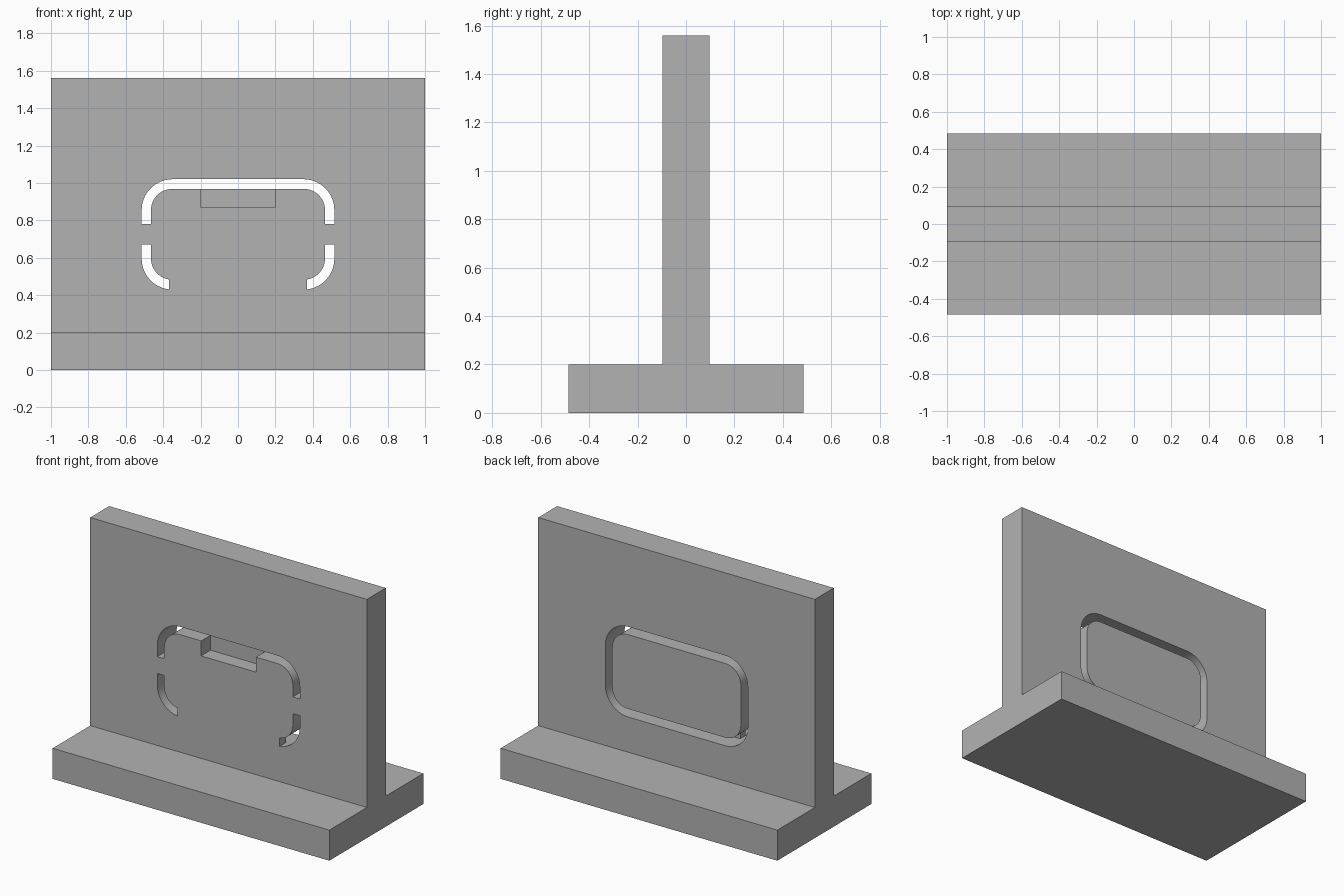
import bpy
import bmesh
from math import cos, sin, pi, radians
from mathutils import Vector

if "Cube" in bpy.data.objects:
    bpy.data.objects.remove(bpy.data.objects["Cube"], do_unlink=True)

grey = bpy.data.materials.new("plain grey")
grey.use_nodes = True
grey.diffuse_color = (0.45, 0.45, 0.45, 1)
grey.node_tree.nodes["Principled BSDF"].inputs["Base Color"].default_value = grey.diffuse_color


def prism(name, points, offset):
    """Solid made by sweeping a closed outline along an offset."""
    bm = bmesh.new()
    face = bm.faces.new([bm.verts.new(p) for p in points])
    swept = bmesh.ops.extrude_face_region(bm, geom=[face], use_keep_orig=True)
    verts = [g for g in swept["geom"] if isinstance(g, bmesh.types.BMVert)]
    bmesh.ops.translate(bm, verts=verts, vec=Vector(offset))
    bmesh.ops.recalc_face_normals(bm, faces=bm.faces)
    mesh = bpy.data.meshes.new(name)
    bm.to_mesh(mesh)
    bm.free()
    mesh.materials.append(grey)
    obj = bpy.data.objects.new(name, mesh)
    bpy.context.collection.objects.link(obj)
    return obj


def box(name, x0, x1, y0, y1, z0, z1):
    outline = [(x0, y0, z0), (x1, y0, z0), (x1, y0, z1), (x0, y0, z1)]
    return prism(name, outline, (0, y1 - y0, 0))


def rounded_block(name, half_width, z0, z1, radius, y0, y1, steps=16):
    outline = []
    for i, (sx, top) in enumerate([(1, True), (-1, True), (-1, False), (1, False)]):
        cx = sx * (half_width - radius)
        cz = z1 - radius if top else z0 + radius
        for k in range(steps + 1):
            a = (i + k / steps) * pi / 2
            outline.append((cx + radius * cos(a), y0, cz + radius * sin(a)))
    return prism(name, outline, (0, y1 - y0, 0))


def subtract(target, cutter):
    """Cut one solid from another, then discard the cutter."""
    cutter.hide_render = True
    mod = target.modifiers.new("cut", "BOOLEAN")
    mod.operation = "DIFFERENCE"
    mod.solver = "EXACT"
    mod.object = cutter
    bpy.context.view_layer.objects.active = target
    bpy.ops.object.modifier_apply(modifier=mod.name)
    bpy.data.objects.remove(cutter, do_unlink=True)


# Upright wall on a wide foot, one inverted T section
foot, wall, foot_top, height = 0.485, 0.0975, 0.2, 1.56
right_half = [(foot, 0), (foot, foot_top), (wall, foot_top), (wall, height)]
section = right_half + [(-y, z) for y, z in reversed(right_half)]
stand = prism("wall_stand", [(-1, y, z) for y, z in section], (2, 0, 0))

# Rounded ring slot, open over its whole length at the back
slot = rounded_block("slot_cutter", 0.515, 0.43, 1.02, 0.165, -0.2, 0.2)
subtract(slot, rounded_block("slot_core", 0.465, 0.483, 0.968, 0.113, -0.3, 0.3))

# Thin bridges at the front hold the panel inside the slot
bridge_back = -wall + 0.065
for side in (-1, 1):
    x0, x1 = sorted((side * 0.4, side * 0.6))
    subtract(slot, box("side_bridge", x0, x1, -0.4, bridge_back, 0.67, 0.78))
subtract(slot, box("bottom_bridge", -0.37, 0.37, -0.4, bridge_back, 0.35, 0.55))
subtract(stand, slot)

# Finger notch in the front of the panel's top edge
subtract(stand, box("notch_cutter", -0.198, 0.198, -0.2, 0, 0.87, 1.0))

bpy.ops.object.select_all(action="DESELECT")
stand.select_set(True)
bpy.context.view_layer.objects.active = stand
bpy.ops.object.shade_smooth_by_angle(angle=radians(30))
